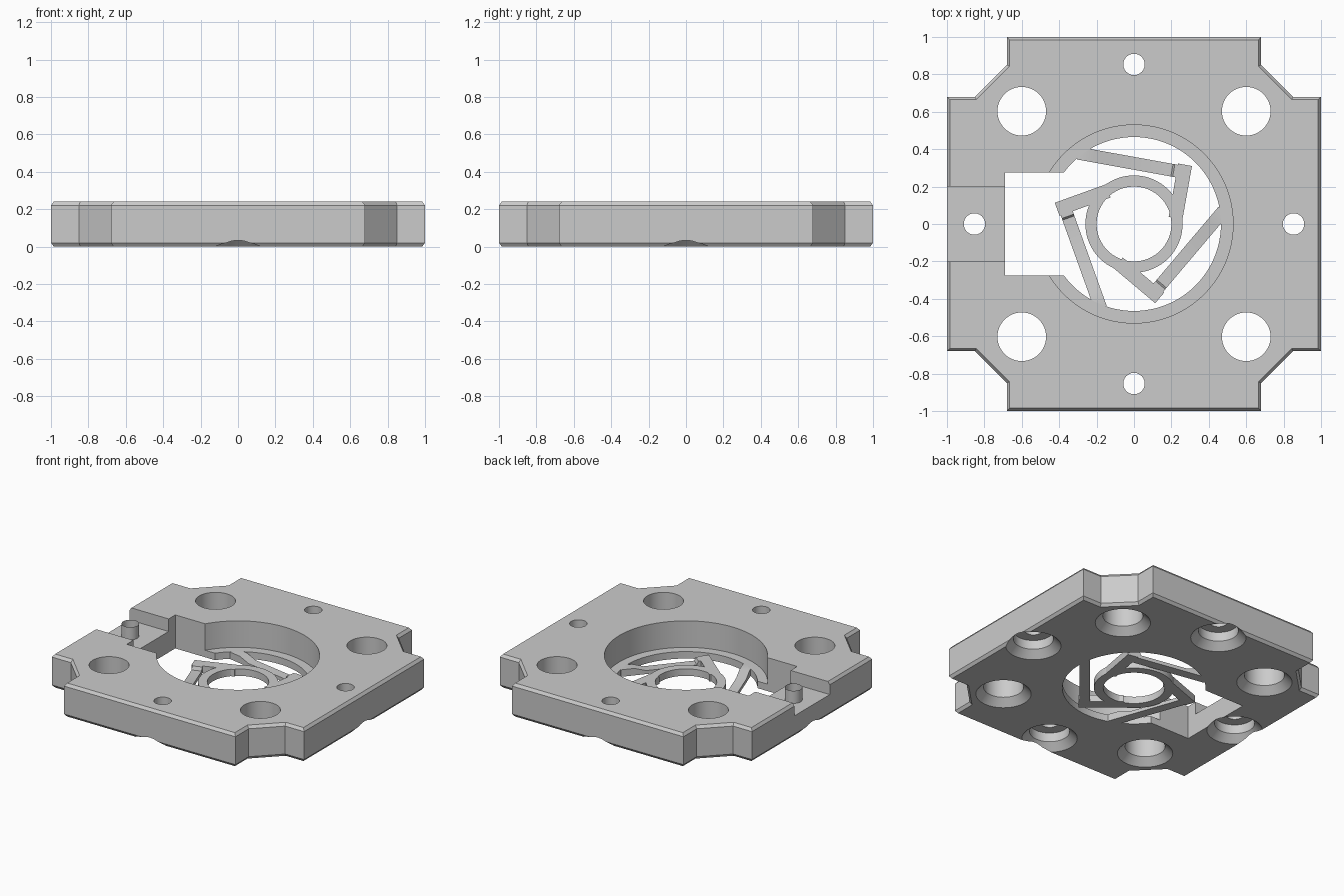
import bpy, bmesh
from math import cos, sin, pi, radians, sqrt
from mathutils import Vector, Matrix

cube = bpy.data.objects.get("Cube")
if cube:
    bpy.data.objects.remove(cube)

grey = bpy.data.materials.new("light_grey")
grey.use_nodes = True
colour = (0.6, 0.6, 0.6, 1)
grey.diffuse_color = colour
grey.node_tree.nodes["Principled BSDF"].inputs["Base Color"].default_value = colour

H = 0.24        # plate height
FLOOR = 0.15    # floor of the side notch
SPRING = 0.05   # spring thickness


def finish(name, bm):
    bmesh.ops.recalc_face_normals(bm, faces=bm.faces)
    mesh = bpy.data.meshes.new(name)
    bm.to_mesh(mesh)
    bm.free()
    obj = bpy.data.objects.new(name, mesh)
    bpy.context.collection.objects.link(obj)
    mesh.materials.append(grey)
    return obj


def loft(name, rings, caps=True, closed=False):
    """Skin a stack of equal-length point rings."""
    bm = bmesh.new()
    rows = [[bm.verts.new(p) for p in ring] for ring in rings]
    pairs = list(zip(rows, rows[1:])) + ([(rows[-1], rows[0])] if closed else [])
    for a, b in pairs:
        for i in range(len(a)):
            j = (i + 1) % len(a)
            bm.faces.new((a[i], a[j], b[j], b[i]))
    if caps:
        bm.faces.new(rows[0])
        bm.faces.new(rows[-1])
    return finish(name, bm)


def turned(name, profile, x=0, y=0, seg=48, **kw):
    """Revolve (radius, z) points about a vertical axis."""
    return loft(name, [[(x + r * cos(2 * pi * i / seg), y + r * sin(2 * pi * i / seg), z)
                        for i in range(seg)] for r, z in profile], **kw)


def box(name, x0, x1, y0, y1, z0, z1):
    base = [(x0, y0), (x1, y0), (x1, y1), (x0, y1)]
    return loft(name, [[(x, y, z) for x, y in base] for z in (z0, z1)])


def cut(target, cutter):
    mod = target.modifiers.new("cut", "BOOLEAN")
    mod.operation = "DIFFERENCE"
    mod.solver = "EXACT"
    mod.object = cutter
    bpy.context.view_layer.objects.active = target
    bpy.ops.object.modifier_apply(modifier=mod.name)
    bpy.data.objects.remove(cutter)


def outline(d, z):
    """Square plate outline with notched, bevelled corners, inset by d."""
    k = d * (sqrt(2) - 1)
    a, b, c = 0.68 - d, 0.85 - k, 1 - d
    corner = [(c, a), (b, a), (a, b), (a, c)]
    return [(x * cos(q) - y * sin(q), x * sin(q) + y * cos(q), z)
            for q in (0, pi / 2, pi, 3 * pi / 2) for x, y in corner]


# Plate with bevelled top and bottom rims
plate = loft("plate", [outline(0.015, 0), outline(0, 0.02),
                       outline(0, H - 0.02), outline(0.015, H)])

# Stepped central bore, through slot and side notch
cut(plate, turned("bore_cutter", [(0.465, -0.1), (0.465, SPRING), (0.53, SPRING), (0.53, 0.3)], seg=96))
cut(plate, box("slot_cutter", -0.69, -0.3, -0.275, 0.275, -0.1, 0.3))
cut(plate, box("notch_cutter", -1.1, -0.6, -0.2, 0.2, FLOOR, 0.3))

# Countersunk corner holes and counterbored edge holes
for sx in (-1, 1):
    for sy in (-1, 1):
        cut(plate, turned("hole_cutter", [(0.19, -0.01), (0.13, 0.05), (0.13, 0.3)],
                          0.6 * sx, 0.603 * sy))
for x, y in ((1, 0), (-1, 0), (0, 1), (0, -1)):
    cut(plate, turned("hole_cutter", [(0.19, -0.01), (0.13, 0.05), (0.13, 0.115),
                                      (0.057, 0.115), (0.057, 0.3)], 0.853 * x, 0.853 * y))

# Thin sleeve continuing the hole above the notch floor
sleeve = turned("hole_sleeve", [(0.057, FLOOR), (0.057, H)], -0.853, 0, caps=False)

# Central spring ring
ring = turned("spring_ring", [(0.2, 0), (0.26, 0), (0.26, SPRING), (0.2, SPRING)],
              seg=64, caps=False, closed=True)


def bar(name, start, end, width, profile, turn):
    """Extrude a (distance, z) side profile sideways, then turn it about z."""
    p = Vector((*start, 0))
    u = (Vector((*end, 0)) - p).normalized()
    side = Vector((-u.y, u.x, 0)) * width
    rot = Matrix.Rotation(turn, 3, "Z")
    return loft(name, [[rot @ (p + u * s + side * t + Vector((0, 0, z))) for s, z in profile]
                       for t in (0, 1)])


# Three spring arms, thinned along the middle, each with an elbow to the ring
thin = 0.025
arm_profile = [(0, 0), (0.61, 0), (0.61, SPRING), (0.52, SPRING), (0.51, thin),
               (0.17, thin), (0.09, SPRING), (0, SPRING)]
elbow_profile = [(0, 0), (0.29, 0), (0.29, SPRING), (0, SPRING)]
parts = [plate, sleeve, ring]
for n in range(3):
    turn = radians(120 * n)
    parts.append(bar(f"spring_arm_{n + 1}", (-0.305, 0.345), (0.22, 0.25), 0.068, arm_profile, turn))
    parts.append(bar(f"spring_elbow_{n + 1}", (0.31, 0.31), (0.26, 0.03), -0.075, elbow_profile, turn))

# Smooth round walls, sharp edges
bpy.ops.object.select_all(action="DESELECT")
for obj in parts:
    obj.select_set(True)
bpy.context.view_layer.objects.active = plate
bpy.ops.object.shade_smooth_by_angle(angle=radians(30))
